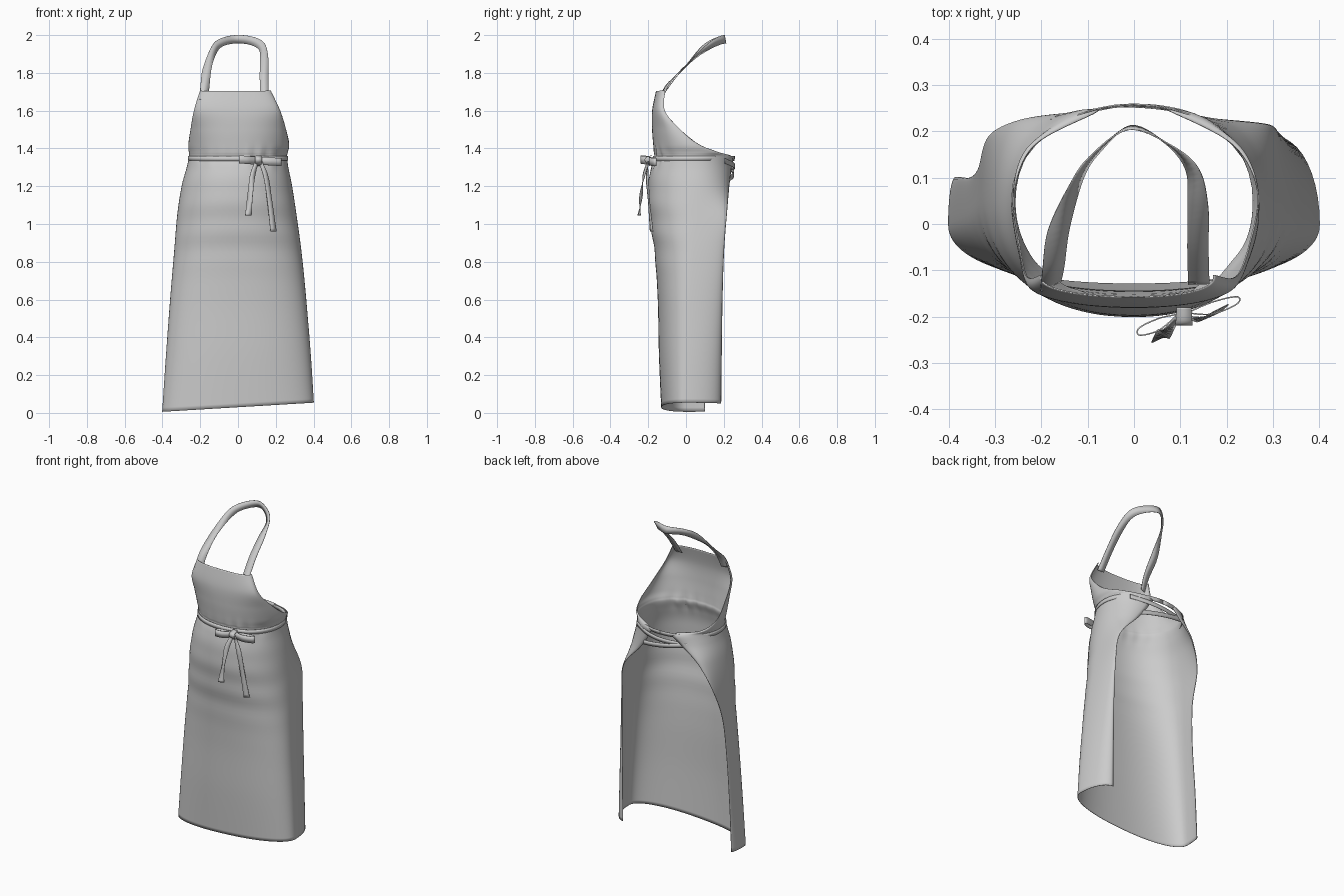
import bpy, math
from mathutils import Vector

if bpy.data.objects.get("Cube"):
    bpy.data.objects.remove(bpy.data.objects["Cube"], do_unlink=True)

cloth = bpy.data.materials.new("grey_cloth")
cloth.use_nodes = True
GREY = (0.6, 0.6, 0.6, 1)
cloth.diffuse_color = GREY
cloth.node_tree.nodes["Principled BSDF"].inputs["Base Color"].default_value = GREY


def spline(keys, steps):
    """Smooth interpolation through a list of equal-length tuples."""
    out = []
    last = len(keys) - 1
    for i in range(last):
        a, b, c, d = keys[max(i - 1, 0)], keys[i], keys[i + 1], keys[min(i + 2, last)]
        for s in range(steps):
            t = s / steps
            out.append([q + t / 2 * (r - p + t * (2*p - 5*q + 4*r - w + t * (3*(q - r) + w - p)))
                        for p, q, r, w in zip(a, b, c, d)])
    out.append(list(keys[-1]))
    return out


def sheet(name, rows, thickness=0.003, angle=50):
    """Skin a grid of points and give it cloth thickness."""
    n = len(rows[0])
    verts = [p for row in rows for p in row]
    faces = [(j*n + i, j*n + i + 1, (j+1)*n + i + 1, (j+1)*n + i)
             for j in range(len(rows) - 1) for i in range(n - 1)]
    mesh = bpy.data.meshes.new(name)
    mesh.from_pydata(verts, [], faces)
    mesh.materials.append(cloth)
    obj = bpy.data.objects.new(name, mesh)
    bpy.context.collection.objects.link(obj)
    mod = obj.modifiers.new("thickness", "SOLIDIFY")
    mod.thickness = thickness
    mod.offset = 0
    bpy.ops.object.select_all(action="DESELECT")
    obj.select_set(True)
    bpy.context.view_layer.objects.active = obj
    bpy.ops.object.shade_smooth_by_angle(angle=math.radians(angle))
    return obj


def section(row, n_front=24, n_back=10):
    """Plan outline at one height, from right back edge round the front to the left."""
    z, front, a_right, a_left, cy, xr, yr, xl, yl = row

    def half(sign, a, ex, ey):
        pts = []
        for i in range(n_front + 1):
            t = math.pi / 2 * i / n_front
            c, s = max(math.cos(t), 0), math.sin(t)
            pts.append((sign * a * s ** 0.9, cy - (cy - front) * c ** 0.9, z))
        for i in range(1, n_back + 1):
            t = math.pi / 2 * i / n_back
            pts.append((sign * a + (ex - sign * a) * (1 - math.cos(t)),
                        cy + (ey - cy) * math.sin(t), z))
        return pts
    return half(-1, a_right, xr, yr)[::-1] + half(1, a_left, xl, yl)[1:]


def shape(p):
    """Slanted hem and gathers at the waist."""
    x, y, z = p
    z += (0.03 + 0.06 * x) * max(0, 1 - z / 0.5)
    gather = math.exp(-((z - 1.35) / 0.05) ** 2)
    near_bow = 0.3 + math.exp(-((x - 0.11) / 0.08) ** 2)
    if y < 0.03:
        y += 0.006 * gather * near_bow * math.sin(95 * x)
        y += 0.003 * math.exp(-((z - 1.0) / 0.2) ** 2) * math.sin(38 * z + 6 * x * x)
    return x, y, z


# Apron body: height, front y, right/left half width, widest y, right edge, left edge
body = [
    (0.0, -.130, .400, .400, .00, -.385, .10, .31, .185),
    (0.3, -.142, .380, .383, .01, -.372, .10, .31, .188),
    (0.6, -.148, .358, .360, .02, -.352, .10, .31, .192),
    (.85, -.165, .337, .335, .04, -.335, .12, .305, .20),
    (1.05, -.192, .320, .308, .05, -.312, .19, .285, .215),
    (1.2, -.198, .297, .285, .05, -.240, .225, .16, .228),
    (1.3, -.182, .270, .265, .05, -.130, .24, .09, .24),
    (1.355, -.165, .258, .258, .05, -.080, .243, .08, .243),
    (1.38, -.168, .259, .262, .05, -.215, .17, .215, .17),
    (1.42, -.172, .261, .269, .03, -.258, .07, .267, .07),
    (1.5, -.178, .250, .253, -.04, -.250, -.03, .253, -.03),
    (1.6, -.178, .232, .222, -.12, -.232, -.112, .222, -.112),
    (1.705, -.157, .200, .172, -.115, -.200, -.11, .172, -.11),
]
sheet("apron_body", [[shape(p) for p in section(r)] for r in spline(body, 8)])

# Waist tie running all the way round
ring = [[(x, y + (0.004 if z > 1.35 else 0), z) for x, y, z in
         section((h, -.176, .264, .264, .05, 0, .255, 0, .255))] for h in (1.335, 1.36)]
sheet("waist_tie", ring)


def ribbon(name, keys, steps=6):
    """Flat band along a path; each key is a centre followed by a half-width vector."""
    rows = []
    for k in spline(keys, steps):
        c, w = Vector(k[:3]), Vector(k[3:])
        rows.append([tuple(c - w), tuple(c + w)])
    return sheet(name, rows)


# Neck strap
ribbon("neck_strap", [
    (-.180, -.135, 1.66, .022, .010, .000),
    (-.174, -.095, 1.74, .024, .008, .002),
    (-.162, -.010, 1.83, .024, .004, .006),
    (-.125, .090, 1.925, .016, .010, -.012),
    (-.085, .150, 1.962, .012, .006, -.018),
    (-.010, .208, 1.978, .002, .004, -.022),
    (.070, .175, 1.970, -.008, .004, -.021),
    (.125, .120, 1.940, -.014, .000, -.018),
    (.138, .040, 1.875, -.022, .000, -.006),
    (.138, -.050, 1.78, -.023, .000, .000),
    (.140, -.130, 1.67, -.023, .000, .000),
])

# Tie ends crossing the open back
ribbon("back_tie_upper", [
    (.20, .205, 1.335, 0, 0, .013), (.10, .247, 1.315, 0, 0, .013),
    (-.02, .257, 1.303, 0, 0, .013), (-.18, .225, 1.30, 0, 0, .013)])
ribbon("back_tie_lower", [
    (.15, .228, 1.24, 0, 0, .014), (.06, .248, 1.255, 0, 0, .014),
    (-.05, .252, 1.275, 0, 0, .014), (-.17, .232, 1.30, 0, 0, .014)])


# Bow at the front
def bow_loop(name, start, end, bulge):
    a, b = Vector(start), Vector(end)
    out = Vector((0, -bulge, 0))
    mid = (a + b) / 2
    up = (0, 0, .021)
    path = [a, mid + out, b + out * .5, b - out * .5, mid - out * .6, a]
    ribbon(name, [tuple(p) + up for p in path])


bow_loop("bow_loop_right", (.095, -.195, 1.335), (.012, -.232, 1.342), .016)
bow_loop("bow_loop_left", (.115, -.192, 1.335), (.222, -.165, 1.328), .016)
ribbon("bow_knot", [
    (.108, -.180, 1.362, .016, 0, 0), (.108, -.212, 1.352, .018, 0, 0),
    (.108, -.216, 1.332, .018, 0, 0), (.108, -.190, 1.308, .016, 0, 0)])
ribbon("bow_tail_right", [
    (.100, -.200, 1.33, .010, .004, 0), (.078, -.222, 1.26, .014, .006, 0),
    (.064, -.238, 1.15, .014, -.008, 0), (.055, -.248, 1.045, .017, .008, 0)])
ribbon("bow_tail_left", [
    (.118, -.200, 1.33, .010, -.004, 0), (.148, -.205, 1.25, .013, .006, 0),
    (.168, -.196, 1.12, .013, .004, 0), (.188, -.182, .96, .016, .008, 0)])
